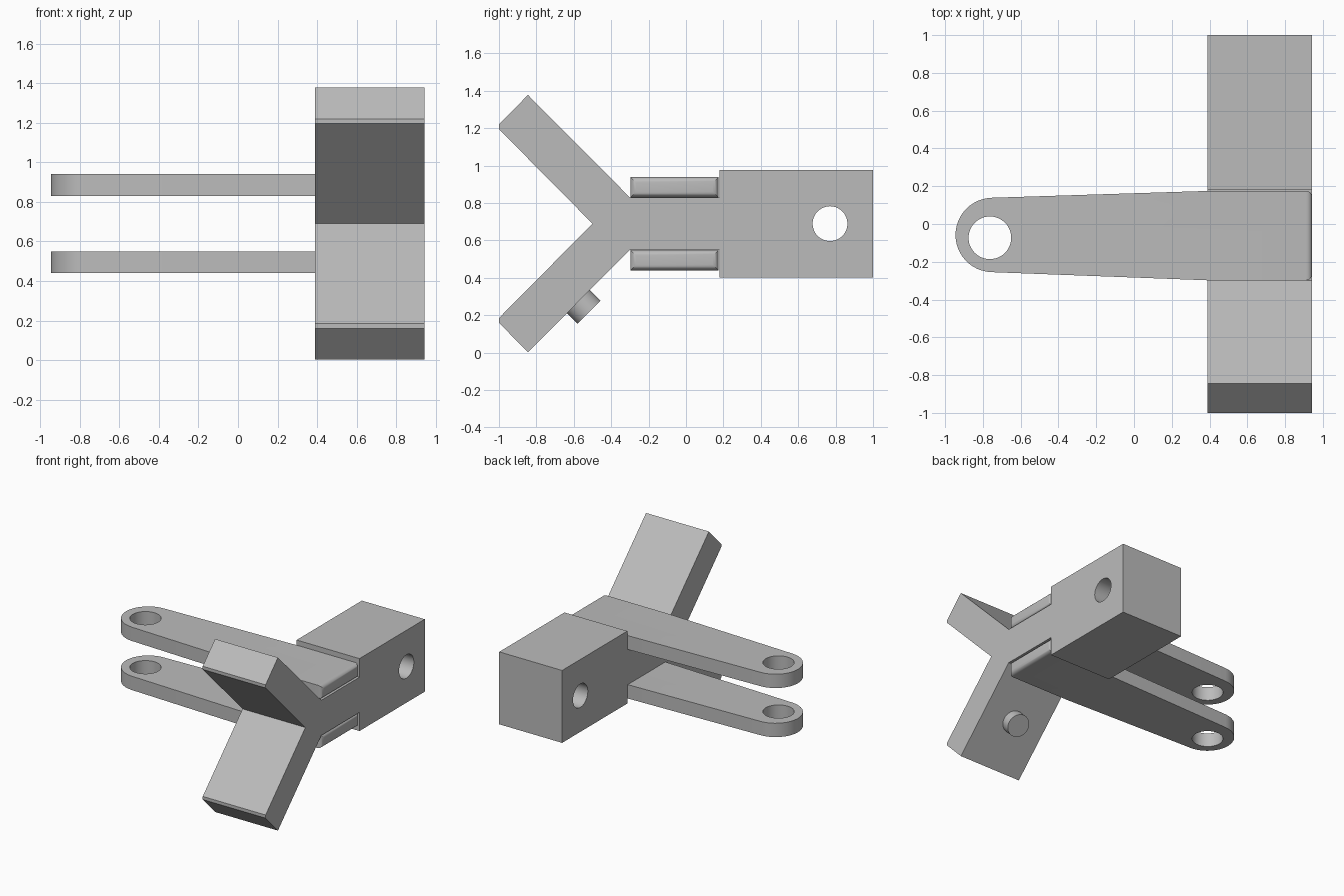
import bpy, bmesh
from math import pi, sin, cos, radians
from mathutils import Matrix, Vector

cube = bpy.data.objects.get("Cube")
if cube:
    bpy.data.objects.remove(cube, do_unlink=True)

grey = bpy.data.materials.new("plain grey")
grey.use_nodes = True
COLOUR = (0.5, 0.5, 0.5, 1)
grey.diffuse_color = COLOUR
grey.node_tree.nodes["Principled BSDF"].inputs["Base Color"].default_value = COLOUR

X0, X1 = 0.39, 0.943          # width of the body
MID = 0.69                    # height of the mirror plane


def make_object(name, bm):
    bmesh.ops.recalc_face_normals(bm, faces=bm.faces[:])
    mesh = bpy.data.meshes.new(name)
    bm.to_mesh(mesh)
    bm.free()
    mesh.materials.append(grey)
    obj = bpy.data.objects.new(name, mesh)
    bpy.context.collection.objects.link(obj)
    return obj


def prism(points, offset):
    """Extrude a closed outline of 3D points by an offset."""
    bm = bmesh.new()
    face = bm.faces.new([bm.verts.new(p) for p in points])
    result = bmesh.ops.extrude_face_region(bm, geom=[face], use_keep_orig=True)
    moved = [v for v in result["geom"] if isinstance(v, bmesh.types.BMVert)]
    bmesh.ops.translate(bm, vec=offset, verts=moved)
    return bm


def cylinder(name, centre, axis, radius, length):
    bm = bmesh.new()
    turn = Vector((0, 0, 1)).rotation_difference(Vector(axis)).to_matrix().to_4x4()
    bmesh.ops.create_cone(bm, cap_ends=True, segments=48, radius1=radius,
                          radius2=radius, depth=length,
                          matrix=Matrix.Translation(centre) @ turn)
    return make_object(name, bm)


def activate(obj):
    bpy.ops.object.select_all(action="DESELECT")
    obj.select_set(True)
    bpy.context.view_layer.objects.active = obj


def drill(obj, centre, axis, radius):
    cutter = cylinder("hole_cutter", centre, axis, radius, 1.0)
    cutter.hide_render = True
    mod = obj.modifiers.new("hole", "BOOLEAN")
    mod.operation = "DIFFERENCE"
    mod.solver = "EXACT"
    mod.object = cutter
    activate(obj)
    bpy.ops.object.modifier_apply(modifier=mod.name)
    bpy.data.objects.remove(cutter, do_unlink=True)


def smooth(obj):
    activate(obj)
    bpy.ops.object.shade_smooth_by_angle(angle=radians(30))


# Forked body with the square block: upper half outline, mirrored below
upper = [(1, 0.288), (0.18, 0.288), (0.18, 0.14), (-0.3, 0.14),
         (-0.845, 0.688), (-1, 0.53), (-1, 0.505)]
outline = upper + [(-0.5, 0)] + [(y, -h) for y, h in reversed(upper)]
body = make_object("forked_body", prism([(X0, y, MID + h) for y, h in outline],
                                        (X1 - X0, 0, 0)))
drill(body, ((X0 + X1) / 2, 0.77, MID), (1, 0, 0), 0.093)
smooth(body)

# Pair of tapered link plates with a rounded eye
EYE_X, EYE_Y, EYE_R = -0.748, -0.058, 0.197
arc = [(EYE_X + EYE_R * cos(a), EYE_Y + EYE_R * sin(a))
       for a in (radians(93) + i * radians(174) / 24 for i in range(25))]
plate_outline = [(X1, -0.298), (X0, -0.298), (X1, 0.175), (X0, 0.175)]
plate_outline = plate_outline[2:] + arc + plate_outline[1::-1]
for name, z in (("upper_link_plate", 0.83), ("lower_link_plate", 0.44)):
    bm = prism([(x, y, z) for x, y in plate_outline], (0, 0, 0.11))
    end_edges = [e for e in bm.edges if all(v.co.x > X1 - 0.001 for v in e.verts)]
    bmesh.ops.bevel(bm, geom=end_edges, offset=0.032, segments=5,
                    profile=0.5, affect="EDGES")
    plate = make_object(name, bm)
    drill(plate, (-0.763, -0.073, z), (0, 0, 1), 0.113)
    smooth(plate)

# Small round peg under the lower arm
peg = cylinder("arm_peg", ((X0 + X1) / 2, -0.56, 0.257), (0, 1, -1), 0.0875, 0.115)
smooth(peg)
